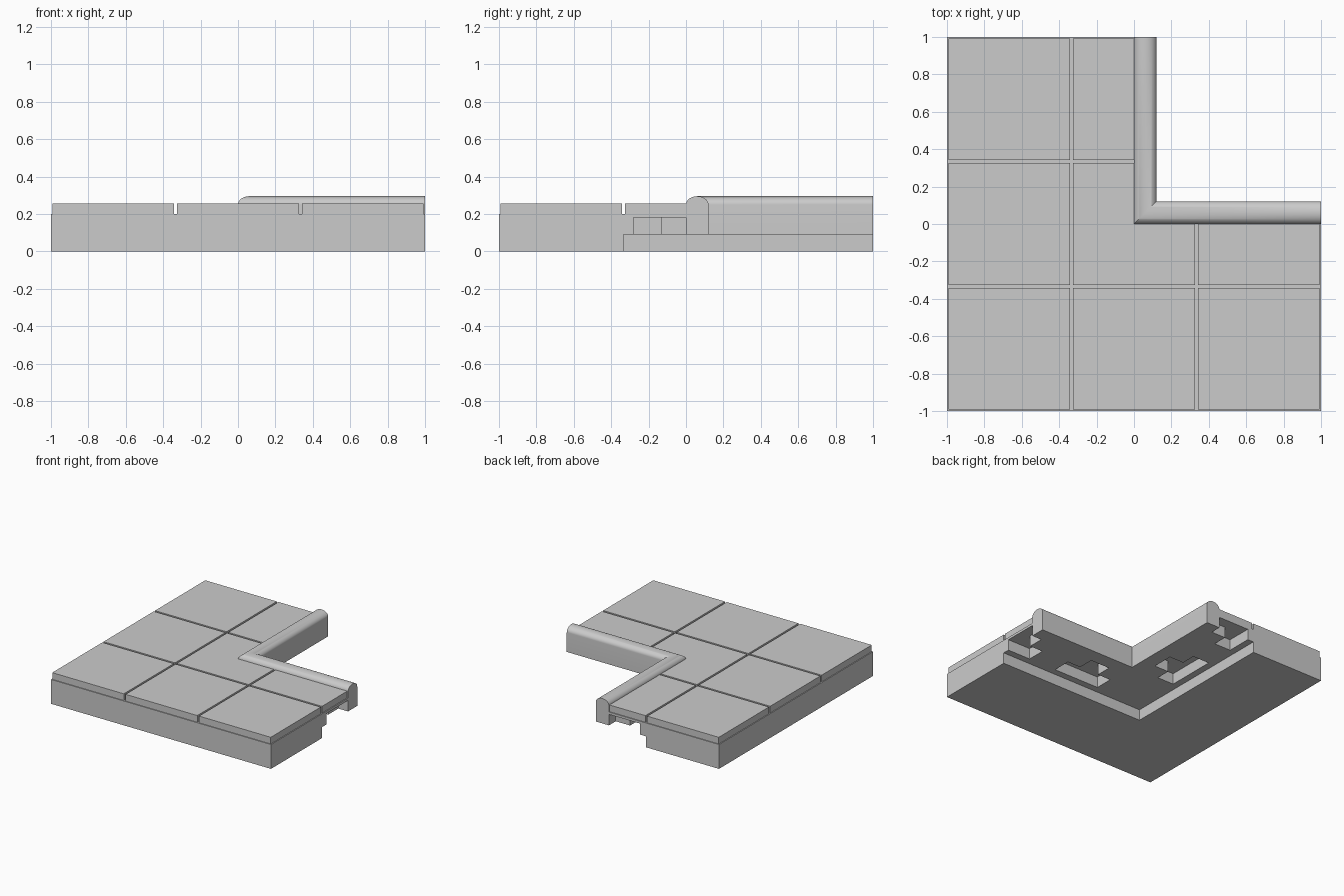
import bpy, bmesh, math

cube = bpy.data.objects.get("Cube")
if cube:
    bpy.data.objects.remove(cube, do_unlink=True)

stone = bpy.data.materials.new("stone_grey")
stone.use_nodes = True
GREY = (0.6, 0.6, 0.6, 1)
stone.diffuse_color = GREY
stone.node_tree.nodes["Principled BSDF"].inputs["Base Color"].default_value = GREY


def finish(name, bm):
    bmesh.ops.recalc_face_normals(bm, faces=bm.faces)
    mesh = bpy.data.meshes.new(name)
    bm.to_mesh(mesh)
    bm.free()
    mesh.materials.append(stone)
    obj = bpy.data.objects.new(name, mesh)
    bpy.context.collection.objects.link(obj)
    return obj


def prism(name, outline, z0, z1):
    """Extrude a flat outline from z0 up to z1."""
    bm = bmesh.new()
    face = bm.faces.new([bm.verts.new((x, y, z0)) for x, y in outline])
    top = bmesh.ops.extrude_face_region(bm, geom=[face])["geom"]
    verts = [v for v in top if isinstance(v, bmesh.types.BMVert)]
    bmesh.ops.translate(bm, verts=verts, vec=(0, 0, z1 - z0))
    return finish(name, bm)


def rect(x0, x1, y0, y1):
    return [(x0, y0), (x1, y0), (x1, y1), (x0, y1)]


def ell(a, b):
    """L outline from low corner a out to b, with its notch at the origin."""
    return [(a, a), (b, a), (b, 0), (0, 0), (0, b), (a, b)]


STEP = -0.335     # inner edge of the thick base
UNDER = 0.09      # underside of the thin shelf
DECK = 0.2        # top of the base
TOP = 0.255       # top of the paving

# Thick outer base in two blocks, and the raised shelf along the notch
prism("base_long_block", rect(-1, STEP, -1, 1), 0, DECK)
prism("base_short_block", rect(STEP, 1, -1, STEP), 0, DECK)
shelf = prism("shelf", ell(STEP, 1), UNDER, DECK)

# T-shaped clip pockets in the underside, on both arms
for i, c in enumerate((0.333, 1.0)):
    wide, narrow, neck = 0.208, 0.088, -0.13
    tee = [(c - wide, -0.28), (c + wide, -0.28), (c + wide, neck), (c + narrow, neck),
           (c + narrow, 0.02), (c - narrow, 0.02), (c - narrow, neck), (c - wide, neck)]
    for arm, outline in (("front", tee), ("back", [(y, x) for x, y in tee])):
        cutter = prism(f"{arm}_pocket_cutter_{i + 1}", outline, 0.05, 0.18)
        cutter.hide_render = True
        cutter.hide_set(True)
        mod = shelf.modifiers.new(cutter.name, "BOOLEAN")
        mod.operation = "DIFFERENCE"
        mod.solver = "EXACT"
        mod.object = cutter

# Apply the cuts and remove the cutters
bpy.context.view_layer.update()
cut = bpy.data.meshes.new_from_object(
    shelf.evaluated_get(bpy.context.evaluated_depsgraph_get()))
cutters = [m.object for m in shelf.modifiers]
shelf.modifiers.clear()
shelf.data = cut
for cutter in cutters:
    bpy.data.objects.remove(cutter, do_unlink=True)

# Paving tiles with open joints, the centre one L-shaped
spans = [(-0.993, -0.343), (-0.327, 0.325), (0.341, 0.993)]
for i, (x0, x1) in enumerate(spans):
    for j, (y0, y1) in enumerate(spans):
        if i + j > 2 or (i, j) == (1, 1):
            if min(i, j) == 1 and max(i, j) == 2:
                outline = rect(x0, x1 if i == 2 else 0, y0, y1 if j == 2 else 0)
            elif i == j == 1:
                outline = ell(x0, x1)
            else:
                continue
        else:
            outline = rect(x0, x1, y0, y1)
        prism(f"paving_tile_{i + 1}_{j + 1}", outline, DECK, TOP)

# Rounded kerb, mitred at the corner of the notch
HALF, SPRING, RISE, SEGS = 0.06, 0.25, 0.045, 24
profile = [(0, UNDER)]
for k in range(SEGS + 1):
    a = math.pi * k / SEGS
    profile.append((HALF - HALF * math.cos(a), SPRING + RISE * math.sin(a)))
profile.append((2 * HALF, UNDER))

bm = bmesh.new()
rings = [[bm.verts.new(place(d, z)) for d, z in profile] for place in (
    lambda d, z: (1, d, z), lambda d, z: (d, d, z), lambda d, z: (d, 1, z))]
n = len(profile)
for a, b in zip(rings, rings[1:]):
    for k in range(n):
        m = (k + 1) % n
        bm.faces.new((a[k], a[m], b[m], b[k]))
bm.faces.new(rings[0])
bm.faces.new(rings[-1])
kerb = finish("kerb", bm)
bpy.ops.object.select_all(action="DESELECT")
kerb.select_set(True)
bpy.context.view_layer.objects.active = kerb
bpy.ops.object.shade_smooth_by_angle(angle=math.radians(30))
